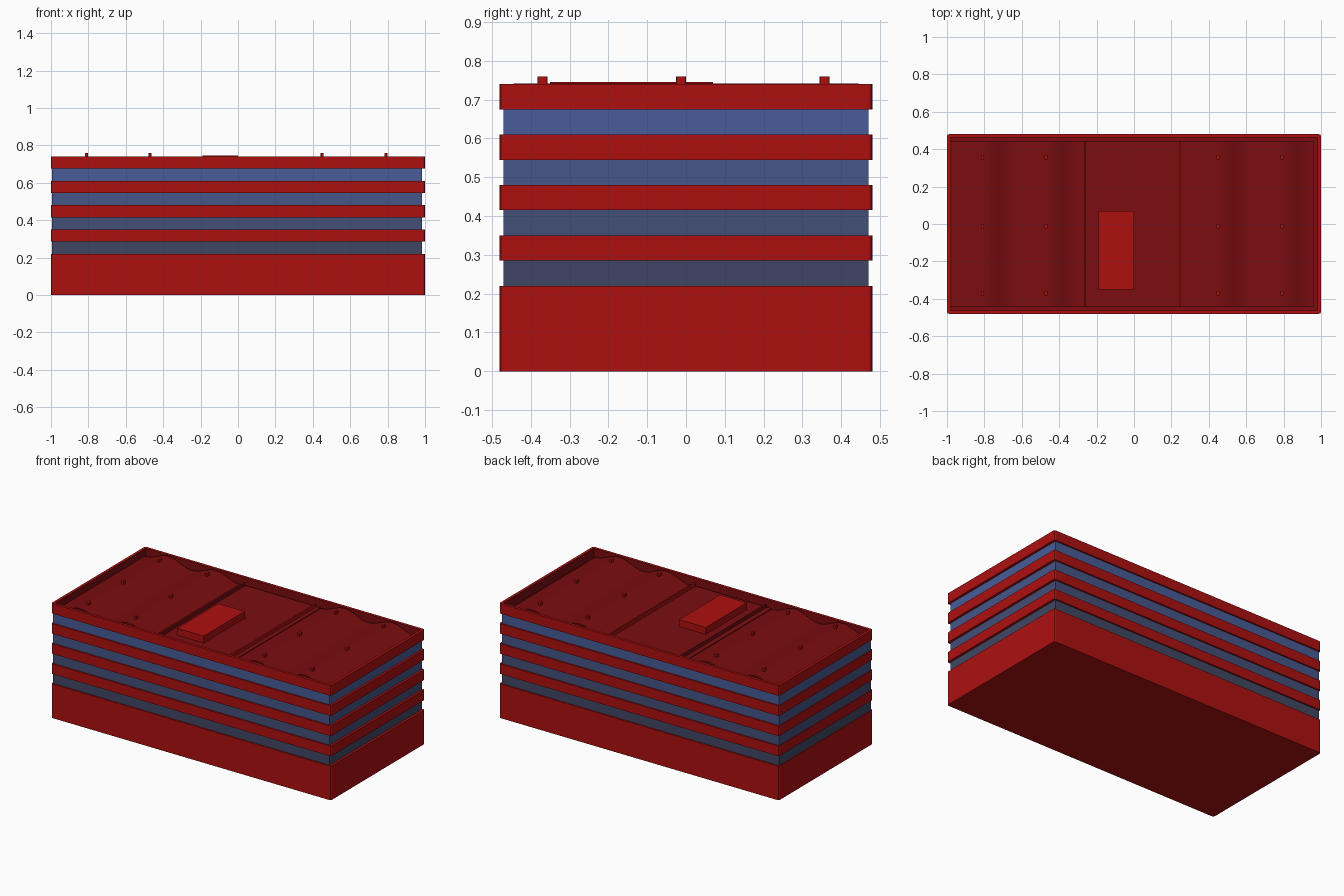
import bpy, bmesh, math

if "Cube" in bpy.data.objects:
    bpy.data.objects.remove(bpy.data.objects["Cube"])


def material(name, rgb):
    m = bpy.data.materials.new(name)
    m.diffuse_color = (*rgb, 1)
    m.use_nodes = True
    m.node_tree.nodes["Principled BSDF"].inputs["Base Color"].default_value = m.diffuse_color
    return m


RED = material("red_panel", (0.42, 0.005, 0.005))
ROOF = material("dark_red_roof", (0.20, 0.004, 0.005))


def finish(name, bm, mat):
    bmesh.ops.recalc_face_normals(bm, faces=bm.faces)
    me = bpy.data.meshes.new(name)
    bm.to_mesh(me)
    bm.free()
    me.materials.append(mat)
    ob = bpy.data.objects.new(name, me)
    bpy.context.collection.objects.link(ob)
    return ob


def block(name, x, y, z, mat, chamfer=0.0):
    """Box from (min, max) ranges, with optional chamfered upright edges."""
    bm = bmesh.new()
    bmesh.ops.create_cube(bm, size=1)
    for v in bm.verts:
        v.co = [r[0] if c < 0 else r[1] for c, r in zip(v.co, (x, y, z))]
    if chamfer:
        up = [e for e in bm.edges
              if abs(e.verts[0].co.z - e.verts[1].co.z) > 1e-4]
        bmesh.ops.bevel(bm, geom=up, offset=chamfer, segments=2,
                        profile=0.5, affect='EDGES')
    return finish(name, bm, mat)


X, Y = (-1, 1), (-0.48, 0.48)
STEP, BAND = 0.13, 0.065

# solid ground floor
block("base", X, Y, (0, 0.22), RED, 0.01)

# window strips, lighter towards the top, and red floor bands
for i in range(4):
    t = i / 3
    z = 0.22 + i * STEP
    glass = material(f"glass_{i + 1}",
                     (0.051 + 0.014 * t, 0.062 + 0.045 * t, 0.125 + 0.185 * t))
    block(f"window_strip_{i + 1}", (-0.995, 0.985), (-0.47, 0.47),
          (z, z + BAND), glass)
    top = z + 2 * BAND if i < 3 else 0.685
    if i < 3:
        block(f"floor_band_{i + 1}", X, Y, (z + BAND, top), RED, 0.01)

# top band: hollow parapet around a recessed roof floor
parapet = block("parapet", X, Y, (0.675, 0.74), RED, 0.01)
bm = bmesh.new()
bm.from_mesh(parapet.data)
lid = max(bm.faces, key=lambda f: f.calc_center_median().z)
bmesh.ops.inset_region(bm, faces=[lid], thickness=0.018)
inner = bmesh.ops.extrude_discrete_faces(bm, faces=[lid])["faces"][0]
for v in inner.verts:
    v.co.z = 0.68
inner.material_index = 1
for e in inner.edges:
    for f in e.link_faces:
        f.material_index = 1
bm.to_mesh(parapet.data)
bm.free()
parapet.data.materials.append(ROOF)


# wavy roof panels: two crests each side of the flat middle
def wave(name, x0):
    n, width, lo, hi = 48, 0.68, 0.695, 0.741
    bm = bmesh.new()
    rows = []
    for i in range(n + 1):
        a = i / n
        z = lo + (hi - lo) * (0.5 - 0.5 * math.cos(4 * math.pi * a))
        x = x0 + width * a
        rows.append([bm.verts.new(p) for p in
                     ((x, -0.445, 0.68), (x, -0.445, z),
                      (x, 0.445, z), (x, 0.445, 0.68))])
    for a, b in zip(rows, rows[1:]):
        for k in range(4):
            j = (k + 1) % 4
            bm.faces.new((a[k], a[j], b[j], b[k]))
    bm.faces.new(rows[0])
    bm.faces.new(rows[-1])
    ob = finish(name, bm, ROOF)
    bpy.ops.object.select_all(action='DESELECT')
    bpy.context.view_layer.objects.active = ob
    ob.select_set(True)
    bpy.ops.object.shade_smooth_by_angle(angle=math.radians(30))


wave("wavy_roof_left", -0.98)
wave("wavy_roof_right", 0.28)

# flat middle with a raised rib on each side
block("middle_roof", (-0.30, 0.28), (-0.445, 0.445), (0.675, 0.70), ROOF)
for side, x in (("left", -0.262), ("right", 0.246)):
    block(f"roof_rib_{side}", (x - 0.005, x + 0.005), (-0.44, 0.44),
          (0.695, 0.72), RED if side == "right" else ROOF)

# rooftop housing
block("roof_housing", (-0.19, 0.0), (-0.35, 0.07), (0.695, 0.745), RED)

# small vents standing on the crests
for x in (-0.81, -0.47, 0.45, 0.79):
    for y in (-0.37, -0.013, 0.357):
        block("roof_vent", (x - 0.008, x + 0.008), (y - 0.013, y + 0.013),
              (0.735, 0.76), RED, 0.004)
